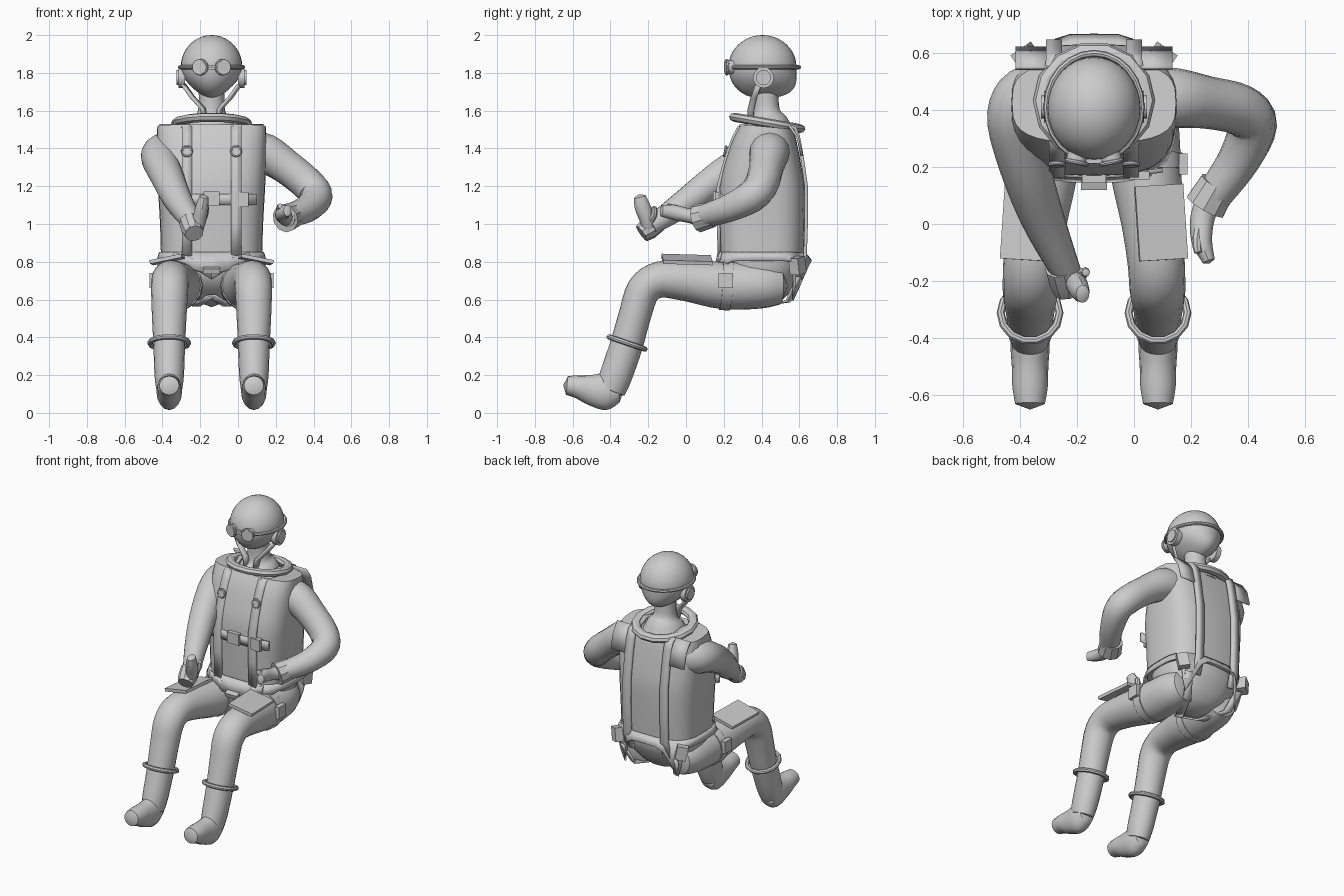
import bpy, bmesh, math
from mathutils import Vector, Matrix

if "Cube" in bpy.data.objects:
    bpy.data.objects.remove(bpy.data.objects["Cube"])

CX = -0.14          # body centre line
SIDES = ((-1, "right"), (1, "left"))


def finish(name, bm, solid=0.0):
    bmesh.ops.recalc_face_normals(bm, faces=bm.faces)
    me = bpy.data.meshes.new(name)
    bm.to_mesh(me)
    bm.free()
    ob = bpy.data.objects.new(name, me)
    bpy.context.collection.objects.link(ob)
    if solid:
        m = ob.modifiers.new("thickness", "SOLIDIFY")
        m.thickness, m.offset = solid, 0
    return ob


def smooth_path(pts, steps):
    """Catmull-Rom through points of any dimension."""
    out = []
    for i in range(len(pts) - 1):
        p = [pts[max(0, min(len(pts) - 1, i + k))] for k in (-1, 0, 1, 2)]
        for s in range(steps):
            t = s / steps
            out.append([0.5 * (2*b + (c - a)*t + (2*a - 5*b + 4*c - d)*t*t + (3*b - a - 3*c + d)*t**3)
                        for a, b, c, d in zip(*p)])
    return out + [list(pts[-1])]


def sweep(name, pts, n=16, ref=(1, 0, 0), p=2.0, steps=4, flat=False, bulge=0.4):
    """Sweep a superellipse along points (x, y, z, radius_u, radius_v)."""
    pts = [tuple(q) if len(q) == 5 else tuple(q) + (q[3],) for q in pts]
    path = smooth_path(pts, steps)
    pos = [Vector(q[:3]) for q in path]
    bm, rings = bmesh.new(), []
    for i, q in enumerate(path):
        t = (pos[min(i + 1, len(pos) - 1)] - pos[max(i - 1, 0)]).normalized()
        u = Vector(ref)
        u = (u - t * u.dot(t)).normalized()
        v = t.cross(u)
        ring = []
        for k in range(n):
            a = 2 * math.pi * k / n
            c, s = math.cos(a), math.sin(a)
            c, s = (math.copysign(abs(w) ** (2 / p), w) for w in (c, s))
            ring.append(bm.verts.new(pos[i] + u * c * q[3] + v * s * q[4]))
        rings.append(ring)
    for a, b in zip(rings, rings[1:]):
        for k in range(n):
            bm.faces.new((a[k], a[(k + 1) % n], b[(k + 1) % n], b[k]))
    for ring, j, k in ((rings[0], 0, 1), (rings[-1], -1, -2)):
        d = (pos[j] - pos[k]).normalized() * (0 if flat else path[j][4] * bulge)
        tip = bm.verts.new(pos[j] + d)
        for m in range(n):
            bm.faces.new((ring[m], ring[(m + 1) % n], tip))
    return finish(name, bm)


def ribbon(name, pts, width, thick=0.012):
    """Flat strap along points; width is the full width vector."""
    bm, w = bmesh.new(), Vector(width) / 2
    rows = [(bm.verts.new(Vector(q) - w), bm.verts.new(Vector(q) + w)) for q in pts]
    for a, b in zip(rows, rows[1:]):
        bm.faces.new((a[0], a[1], b[1], b[0]))
    return finish(name, bm, thick)


def ring(name, loc, major, minor, rot=(0, 0, 0), scale=(1, 1, 1), seg=24):
    bpy.ops.mesh.primitive_torus_add(location=loc, rotation=rot, major_radius=major, minor_radius=minor,
                                     major_segments=seg, minor_segments=8)
    bpy.context.object.name, bpy.context.object.scale = name, scale


def disc(name, loc, r, depth, rot, n=20):
    bpy.ops.mesh.primitive_cylinder_add(location=loc, radius=r, depth=depth, rotation=rot, vertices=n)
    bpy.context.object.name = name


def box(name, loc, size, rot=(0, 0, 0)):
    bpy.ops.mesh.primitive_cube_add(size=1, location=loc, rotation=rot)
    bpy.context.object.name, bpy.context.object.scale = name, size


# head: sphere narrowed to the jaw, fuller at the nape
bm = bmesh.new()
bmesh.ops.create_uvsphere(bm, u_segments=32, v_segments=20, radius=1)
for v in bm.verts:
    t = max(0, -v.co.z)
    x = v.co.x * (1 - 0.4 * t * t)
    y = v.co.y * (1 + (0.55 if v.co.y > 0 else 0.1) * t * t)
    v.co = Vector((CX + 0.163 * x, 0.405 + 0.18 * y, 1.832 + 0.168 * v.co.z))
finish("head", bm)
ring("goggle_strap", (CX, 0.41, 1.83), 0.174, 0.011, scale=(0.96, 1.08, 1))
box("goggle_bridge", (CX, 0.222, 1.83), (0.09, 0.02, 0.025))
for s, side in SIDES:
    disc(side + "_goggle_lens", (CX + s*0.06, 0.232, 1.83), 0.036, 0.05, (math.pi/2, 0, s*0.2))
    ring(side + "_goggle_rim", (CX + s*0.06, 0.216, 1.83), 0.036, 0.008, (math.pi/2, 0, s*0.2), seg=20)
    disc(side + "_earphone", (CX + s*0.158, 0.41, 1.775), 0.055, 0.035, (0, math.pi/2, 0))
    disc(side + "_earphone_cap", (CX + s*0.175, 0.41, 1.775), 0.04, 0.02, (0, math.pi/2, 0))
    ribbon(side + "_chin_strap", [(CX + s*0.15, 0.385, 1.74), (CX + s*0.1, 0.36, 1.67),
                                  (CX + s*0.045, 0.345, 1.61), (CX + s*0.035, 0.34, 1.55)], (0.02, 0.03, 0))

# neck and collar
sweep("neck", [(CX, .43, 1.48, .15), (CX, .43, 1.55, .11), (CX, .425, 1.6, .072), (CX, .42, 1.72, .068)], n=20)
ring("collar", (CX, 0.43, 1.535), 0.178, 0.032, (-0.17, 0, 0), (1.02, 1, 0.75), 14)

# vest: boxy torso
torso = [(0.82, .40, .268, .222), (1.0, .40, .273, .228), (1.2, .40, .284, .228),
         (1.36, .41, .29, .195), (1.46, .42, .29, .165), (1.515, .425, .287, .14)]
sweep("vest", [(CX, y, z, hx, hy) for z, y, hx, hy in torso], n=32, p=3.2, flat=True)
sweep("pelvis", [(CX, .41, .60, .11, .10), (CX, .41, .66, .2, .16), (CX, .405, .74, .25, .205),
                 (CX, .40, .84, .262, .215)], n=24, p=2.4)

# vest hem with hanging rear tails and a front point
bm, rows, n = bmesh.new(), [], 40
for k in range(n):
    deg = 360 * k / n
    g = lambda c, w: math.exp(-((deg - c) / w) ** 2)
    drop = 0.045 + 0.21 * (g(54, 13) + g(126, 13)) + 0.07 * g(270, 16) + 0.03 * (g(225, 9) + g(315, 9))
    c, s = (math.copysign(abs(f(math.radians(deg))) ** 0.65, f(math.radians(deg))) for f in (math.cos, math.sin))
    yk = 1.1 - 1.5 * max(0, drop - 0.05) if s > 0 else 1.05
    rows.append((bm.verts.new((CX + 0.272*c, 0.40 + 0.226*s, 0.85)),
                 bm.verts.new((CX + 0.285*c, 0.40 + 0.238*s*yk, 0.85 - drop))))
for k in range(n):
    a, b = rows[k], rows[(k + 1) % n]
    bm.faces.new((a[0], b[0], b[1], a[1]))
finish("vest_hem", bm, 0.012)


def vest_y(z, sign):
    for a, b in zip(torso, torso[1:]):
        if z <= b[0]:
            break
    f = (z - a[0]) / (b[0] - a[0])
    return a[1] + (b[1]-a[1])*f + sign * ((a[3] + (b[3]-a[3])*f) * 0.975 + 0.006)


# harness straps, buckles and belt
levels = (0.83, 1.0, 1.2, 1.3, 1.38, 1.46, 1.51)
for s, side in SIDES:
    front = [(CX + s*0.13, vest_y(z, -1), z) for z in levels]
    back = [(CX + s*0.14, vest_y(z, 1) + 0.008, z) for z in reversed(levels)]
    ribbon(side + "_harness_strap", front + [(CX + s*0.16, 0.43, 1.54)] + back + [(CX + s*0.14, 0.6, 0.72)],
           (0.055, 0, 0), 0.018)
    ring(side + "_buckle_ring", (CX + s*0.13, vest_y(1.385, -1) - 0.015, 1.385), 0.024, 0.008, (1.4, 0, 0), seg=16)
    disc(side + "_buckle", (CX + s*0.13, vest_y(1.385, -1) - 0.01, 1.385), 0.022, 0.02, (1.4, 0, 0), 16)
    ribbon(side + "_shoulder_flap", [(CX + s*0.21, 0.545, 1.525), (CX + s*0.21, 0.59, 1.46),
                                     (CX + s*0.21, 0.615, 1.36)], (0.13, 0, 0))
    box(side + "_hip_pouch", (CX + s*0.24, 0.59, 0.78), (0.07, 0.06, 0.09), (0, s*0.2, -s*0.6))
    # crotch strap running to the hips
    ribbon(side + "_groin_strap", [(CX, 0.17, 0.73), (CX + s*0.11, 0.165, 0.80), (CX + s*0.2, 0.18, 0.83)],
           (0, 0.01, 0.045), 0.014)
    ribbon(side + "_under_strap", [(CX, 0.26, 0.62), (CX + s*0.08, 0.38, 0.57), (CX + s*0.16, 0.54, 0.59),
                                   (CX + s*0.2, 0.6, 0.72)], (0.045, -0.02, 0))
ribbon("belt", [(CX + x, 0.168 + 0.35*abs(x)**2, 1.13) for x in (-.24, -.12, 0, .12, .24)], (0, 0, 0.06), 0.016)
box("belt_buckle", (CX, 0.158, 1.135), (0.085, 0.03, 0.075))
box("chest_panel", (CX + 0.16, 0.17, 1.13), (0.07, 0.03, 0.08))
box("groin_buckle", (CX, 0.145, 0.755), (0.09, 0.045, 0.03), (0.3, 0, 0))

# legs, boots, straps and thigh plates
for s, side in SIDES:
    X = lambda d: CX + s * d
    sweep(side + "_leg", [(X(.15), .50, .675, .10, .10), (X(.165), .40, .675, .125, .122),
                          (X(.18), .2, .675, .125, .126), (X(.205), 0, .70, .108, .108),
                          (X(.218), -.14, .705, .10, .096), (X(.222), -.225, .65, .098, .09),
                          (X(.224), -.27, .52, .092, .086), (X(.224), -.315, .36, .084, .087),
                          (X(.224), -.37, .20, .078, .086), (X(.224), -.40, .12, .068, .08)], n=20)
    sweep(side + "_boot", [(X(.224), -.355, .115, .055, .06), (X(.224), -.42, .113, .068, .098),
                           (X(.224), -.50, .122, .064, .082), (X(.224), -.57, .138, .062, .062),
                           (X(.224), -.63, .145, .052, .05)], n=16)
    ring(side + "_leg_cuff", (X(.224), -.312, .37), 0.103, 0.014, (-0.33, 0, 0), seg=14)
    sweep(side + "_thigh_strap", [(X(.178), .24, .673, .132), (X(.182), .185, .677, .132)],
          n=16, steps=1, flat=True)
    box(side + "_strap_buckle", (X(.313), .21, .70), (0.03, 0.075, 0.08))
    box(side + "_thigh_plate", (X(.235), 0.005, .812), (0.172, 0.262, 0.02), (-0.03, s*0.2, s*0.06))

# arm reaching forward and down, hand raised
sweep("right_arm", [(-.33, .46, 1.38, .11), (-.39, .43, 1.375, .108), (-.415, .35, 1.35, .098),
                    (-.375, .18, 1.25, .088), (-.32, .02, 1.13, .076), (-.25, -.14, 1.02, .056),
                    (-.225, -.19, .985, .048)], ref=(0, 0, 1))
sweep("right_glove_cuff", [(-.255, -.15, 1.015, .058), (-.24, -.2, .975, .06), (-.232, -.235, .95, .05)],
      n=10, ref=(0, 0, 1), steps=1, flat=True)
sweep("right_hand", [(-.22, -.20, .955, .03), (-.205, -.205, 1.02, .037, .04), (-.19, -.23, 1.09, .034, .042),
                     (-.18, -.245, 1.145, .024, .032)], n=12)
sweep("right_thumb", [(-.2, -.2, 1.0, .02), (-.175, -.17, 1.05, .018), (-.168, -.17, 1.09, .014)], n=8)

# bent arm held out to the side
sweep("left_arm", [(.06, .44, 1.385, .11), (.15, .44, 1.37, .105), (.26, .425, 1.30, .092),
                   (.37, .40, 1.21, .09), (.415, .345, 1.145, .086), (.37, .23, 1.085, .074),
                   (.295, .12, 1.05, .064), (.255, .06, 1.035, .055)], ref=(0, 0, 1))
sweep("left_glove_cuff", [(.295, .14, 1.05, .068), (.25, .062, 1.03, .076)],
      n=10, ref=(0, 0, 1), steps=1, flat=True)
sweep("left_hand", [(.255, .07, 1.035, .045, .045), (.238, .01, 1.045, .038, .042), (.238, -.06, 1.06, .04, .036),
                    (.262, -.13, 1.07, .03, .022)], n=12, ref=(0, 0, 1))
sweep("left_thumb", [(.23, .0, 1.06, .022), (.22, -.06, 1.085, .018), (.225, -.10, 1.095, .014)],
      n=8, ref=(0, 0, 1))

bpy.ops.object.select_all(action="SELECT")
bpy.context.view_layer.objects.active = bpy.data.objects["head"]
bpy.ops.object.shade_smooth_by_angle(angle=math.radians(35))
